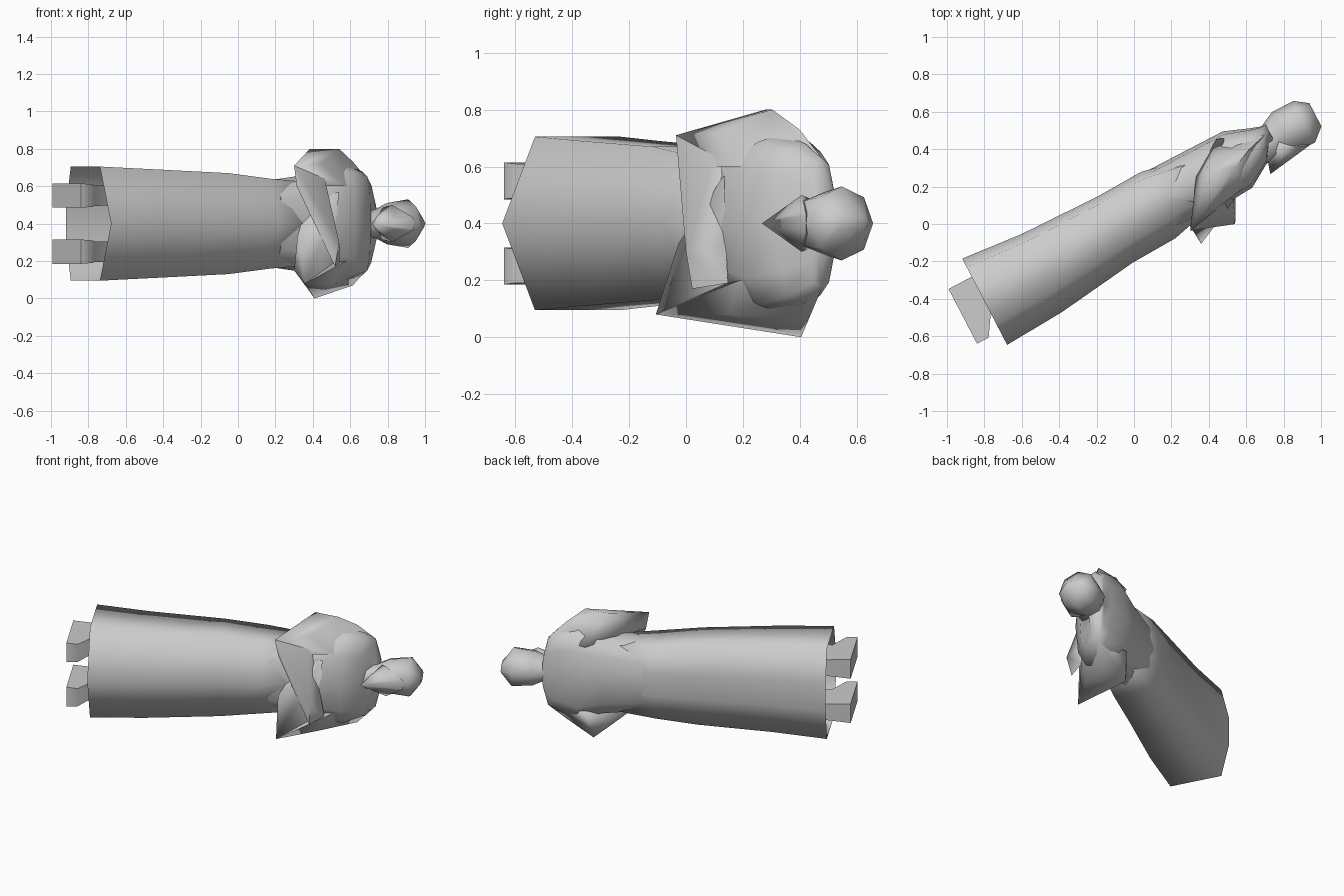
import bpy, bmesh, math
from mathutils import Vector

if "Cube" in bpy.data.objects:
    bpy.data.objects.remove(bpy.data.objects["Cube"])

grey = bpy.data.materials.new("plain grey")
grey.use_nodes = True
colour = (.6, .6, .6, 1)
grey.diffuse_color = colour
grey.node_tree.nodes["Principled BSDF"].inputs["Base Color"].default_value = colour

# Body frame: along runs feet to head, out runs back to front, side runs across
ANGLE = math.radians(27.5)
UP = Vector((math.cos(ANGLE), math.sin(ANGLE), 0))
FRONT = Vector((math.sin(ANGLE), -math.cos(ANGLE), 0))
ACROSS = Vector((0, 0, 1))
MIDDLE = ACROSS * .4


def place(along, out, side):
    return MIDDLE + UP * along + FRONT * out + ACROSS * side


def finish(name, bm):
    bmesh.ops.recalc_face_normals(bm, faces=bm.faces)
    mesh = bpy.data.meshes.new(name)
    bm.to_mesh(mesh)
    bm.free()
    mesh.materials.append(grey)
    obj = bpy.data.objects.new(name, mesh)
    bpy.context.collection.objects.link(obj)
    bpy.ops.object.select_all(action="DESELECT")
    obj.select_set(True)
    bpy.context.view_layer.objects.active = obj
    bpy.ops.object.shade_smooth_by_angle(angle=math.radians(80))


def rounded_ring(count, power=1):
    """Unit ring; a power below one makes it squarer."""
    def bend(value):
        return math.copysign(abs(value) ** power, value)
    turns = [math.tau * i / count for i in range(count)]
    return [(bend(math.cos(turn)), bend(math.sin(turn))) for turn in turns]


def loft(name, sections, ring, offset=0, open_start=False):
    """Each section is (along, back, front, half width)."""
    bm = bmesh.new()
    loops = []
    for along, back, front, half in sections:
        centre, depth = (back + front) / 2, (front - back) / 2
        loops.append([bm.verts.new(place(along, centre + out * depth, offset + side * half))
                      for out, side in ring])
    for low, high in zip(loops, loops[1:]):
        for i in range(len(ring)):
            bm.faces.new((low[i - 1], low[i], high[i], high[i - 1]))
    bm.faces.new(loops[-1])
    if not open_start:
        bm.faces.new(loops[0])
    finish(name, bm)


def hull(name, points):
    bm = bmesh.new()
    for point in points:
        bm.verts.new(place(*point))
    result = bmesh.ops.convex_hull(bm, input=bm.verts)
    spare = [v for v in result["geom_interior"] if isinstance(v, bmesh.types.BMVert)]
    bmesh.ops.delete(bm, geom=spare, context="VERTS")
    finish(name, bm)


def mirrored(points):
    return [(along, out, -side) for along, out, side in points]


# Long robe, boxy at the back, wedge shaped in front, open at the hem
robe_ring = [(1, 0), (.5, 1), (-.8, 1), (-1, .3), (-1, -.3), (-.8, -1), (.5, -1)]
robe_back = -.22
loft("robe", [(-.9, -.26, .26, .305), (-.56, -.23, .24, .29), (-.1, robe_back, .18, .27),
              (.16, -.23, .17, .24), (.45, -.17, .1, .22)],
     robe_ring, open_start=True)

# Chest and shoulders
loft("torso", [(.2, robe_back, .13, .23), (.5, robe_back, .13, .27),
               (.65, robe_back, .12, .32), (.78, -.17, .04, .28),
               (.84, -.15, -.05, .23), (.87, -.15, -.05, .1)], rounded_ring(12, .75))

# Neck and head
loft("head", [(.77, -.15, .04, .09), (.85, -.15, .05, .075), (.93, -.19, .06, .11),
              (1.06, -.19, .06, .13), (1.13, -.14, 0, .03)], rounded_ring(8))

# Pointed beard, as wide as the jaw
jaw = [(.92, .02, .1), (.91, .07, .03), (1.03, .06, .03), (.88, -.05, .08)]
hull("beard", [(.77, .1, 0), (.79, .03, 0)] + jaw + mirrored(jaw))

# Feet, with toes reaching forward
foot_ring = [(1, 1), (-1, 1), (-1, -1), (1, -1)]
for name, offset in (("left_foot", .15), ("right_foot", -.15)):
    loft(name, [(-1.04, -.15, .18, .065), (-.97, -.15, .18, .06),
                (-.9, -.15, .07, .055), (-.6, -.1, .05, .05)], foot_ring, offset)

# Named points of the sleeves
shoulder = [(.84, -.1, .23), (.73, -.07, .33), (.6, -.2, .22), (.6, .1, .2)]
left_elbow = [(.62, -.02, .4), (.47, -.07, .4), (.41, -.07, .25), (.45, .1, .32)]
left_cuff = [(.25, .17, .31), (.27, .16, .2)]
left_hand = [(.47, .22, -.23), (.48, .25, -.1), (.55, .12, -.21), (.53, .13, -.08)]
right_elbow = [(.55, -.17, -.4), (.46, -.14, -.3), (.52, .1, -.32)]
right_cuff = [(.27, .26, -.32), (.26, .15, -.25)]
right_hand = [(.54, .13, .17), (.49, .1, .15), (.34, .1, .04)]
right_hem = (.27, .17, -.07)

# Upper arms, from shoulder to elbow and cuff
hull("left_upper_arm", shoulder + left_elbow + left_cuff)
hull("right_upper_arm", mirrored(shoulder) + right_elbow + right_cuff)

# Folded forearms, the left one lying over the right
hull("left_forearm", left_elbow[-1:] + left_cuff + left_hand)
hull("right_forearm", right_elbow[-1:] + right_cuff + right_hand + [right_hem])
